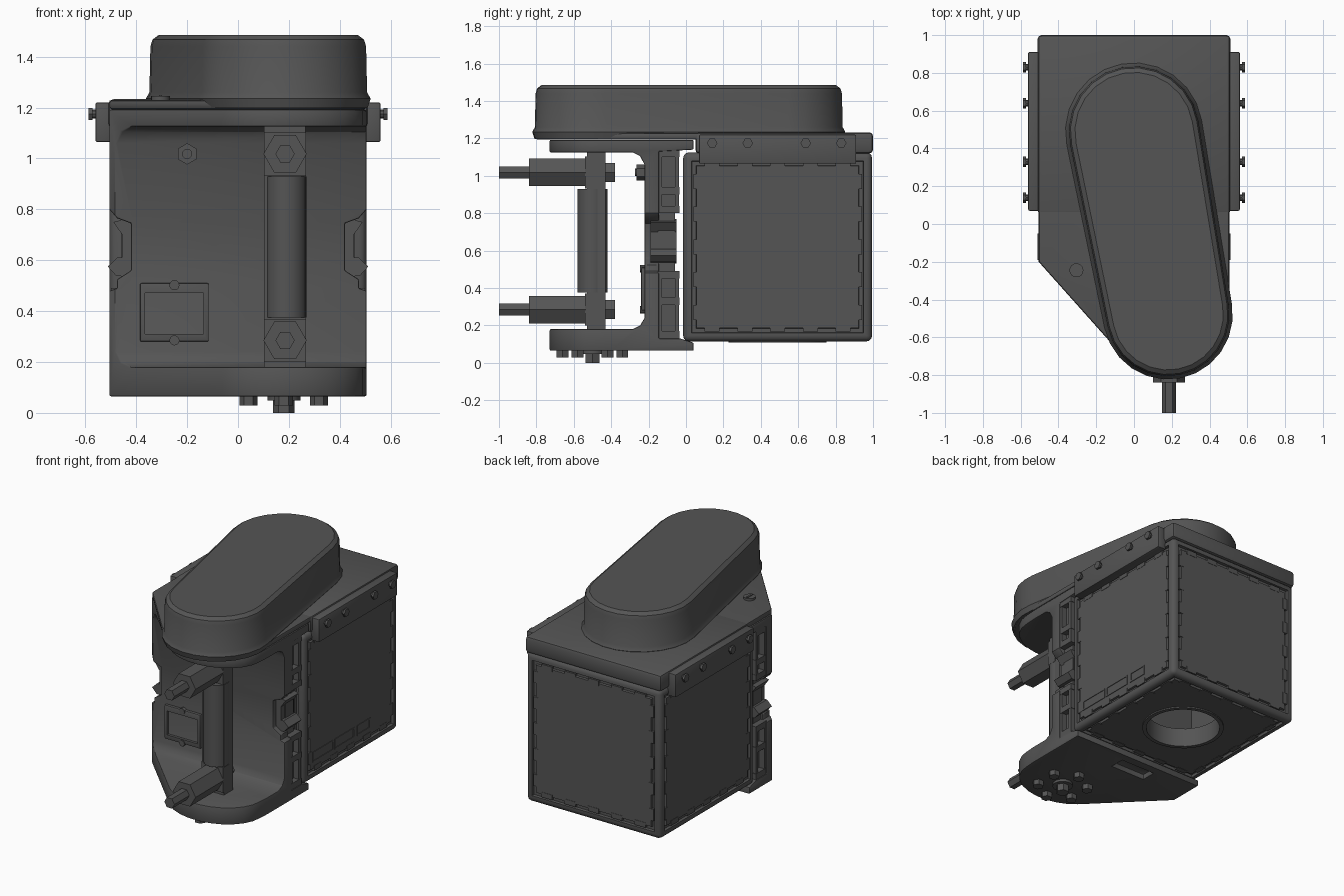
import bpy, bmesh
from math import sin, cos, pi, radians, asin, atan2, hypot

if "Cube" in bpy.data.objects:
    bpy.data.objects.remove(bpy.data.objects["Cube"])

mat = bpy.data.materials.new("dark_grey")
mat.diffuse_color = (0.09, 0.09, 0.09, 1)
mat.use_nodes = True
mat.node_tree.nodes["Principled BSDF"].inputs["Base Color"].default_value = mat.diffuse_color


def finish(name, bm):
    bmesh.ops.recalc_face_normals(bm, faces=bm.faces)
    me = bpy.data.meshes.new(name)
    bm.to_mesh(me)
    bm.free()
    me.materials.append(mat)
    ob = bpy.data.objects.new(name, me)
    bpy.context.collection.objects.link(ob)
    return ob


def prism(name, pts, axis, a, b, bevel=0):
    """Extrude a 2D outline along an axis from a to b."""
    put = {'x': lambda u, v, w: (w, u, v), 'y': lambda u, v, w: (u, w, v),
           'z': lambda u, v, w: (u, v, w)}[axis]
    bm = bmesh.new()
    lo, hi = ([bm.verts.new(put(u, v, w)) for u, v in pts] for w in (a, b))
    n = len(pts)
    bm.faces.new(lo)
    bm.faces.new(hi)
    for i in range(n):
        bm.faces.new((lo[i], lo[(i + 1) % n], hi[(i + 1) % n], hi[i]))
    bmesh.ops.recalc_face_normals(bm, faces=bm.faces)
    if bevel:
        edges = [e for e in bm.edges if e.calc_face_angle(0) > 0.6]
        bmesh.ops.bevel(bm, geom=edges, offset=bevel, segments=2, profile=0.5, affect='EDGES')
    return finish(name, bm)


def block(name, x0, x1, y0, y1, z0, z1, bevel=0):
    return prism(name, [(x0, y0), (x1, y0), (x1, y1), (x0, y1)], 'z', z0, z1, bevel)


def rod(name, n, u, v, r, axis, a, b, turn=0.0, bevel=0):
    pts = [(u + r * cos(turn + 2 * pi * i / n), v + r * sin(turn + 2 * pi * i / n)) for i in range(n)]
    return prism(name, pts, axis, a, b, bevel)


def apply(ob, mod):
    bpy.context.view_layer.objects.active = ob
    bpy.ops.object.modifier_apply(modifier=mod.name)


def cut(ob, tool, op='DIFFERENCE'):
    m = ob.modifiers.new("cut", 'BOOLEAN')
    m.object, m.operation, m.solver = tool, op, 'EXACT'
    apply(ob, m)
    bpy.data.objects.remove(tool)


def plan(rx, ry, back):
    """Pointed plan outline shared by lid and front frame."""
    arc = [(0.18 + rx * cos(radians(220 + 14 * i)), -0.48 + ry * sin(radians(220 + 14 * i)))
           for i in range(11)]
    return [(-0.505, back), (-0.505, -0.2)] + arc + [(0.505, -0.4), (0.505, back)]


# Rear box with framed, recessed panels
bm = bmesh.new()
bmesh.ops.create_cube(bm, size=1.01)
bmesh.ops.translate(bm, verts=bm.verts, vec=(0, 0.49, 0.62))
bmesh.ops.bevel(bm, geom=bm.edges[:], offset=0.03, segments=3, profile=0.5, affect='EDGES')
faces = [f for f in bm.faces if f.calc_area() > 0.5]
for t, d in ((0.022, 0), (0.004, -0.018), (0.03, 0), (0.004, 0.014)):
    bmesh.ops.inset_individual(bm, faces=faces, thickness=t, depth=d)
body = finish("rear_box", bm)
cut(body, block("inside", -0.44, 0.44, 0.05, 0.93, 0.18, 1.06))
cut(body, rod("hole", 32, 0, 0.49, 0.24, 'z', 0, 0.3))
ring = rod("outlet_ring", 32, 0, 0.49, 0.262, 'z', 0.11, 0.24)
cut(ring, rod("hole", 32, 0, 0.49, 0.236, 'z', 0, 0.3))

# Retaining clips around the panels
E, T = 0.434, 0.017
for k in range(5):
    s = (k - 2) * 0.175
    for e in (-E, E):
        for du, dv, hu, hv in ((e, s, T, 0.04), (s, e, 0.04, T)):
            y, z = 0.49 + du, 0.62 + dv
            for sx in (-1, 1):
                block("side_clip", sx * 0.485, sx * 0.503, y - hu, y + hu, z - hv, z + hv)
            block("back_clip", du - hu, du + hu, 0.975, 0.993, z - hv, z + hv)
            block("bottom_clip", du - hu, du + hu, 0.49 + dv - hv, 0.49 + dv + hv, 0.117, 0.135)

# Label frames low on the right panel
for y0, y1 in ((0.085, 0.305), (0.32, 0.53), (0.56, 0.70)):
    f = block("panel_frame", 0.495, 0.505, y0, y1, 0.23, 0.30)
    cut(f, block("opening", 0.4, 0.6, y0 + 0.01, y1 - 0.01, 0.24, 0.29))

# Lid with rear skirt
prism("lid", plan(0.325, 0.325, 0.97), 'z', 1.193, 1.23, 0.012)
block("lid_skirt", -0.51, 0.51, 0.05, 1.0, 1.12, 1.233, 0.02)
rod("lid_screw", 16, -0.305, -0.245, 0.037, 'z', 1.22, 1.245)
block("screw_slot", -0.311, -0.299, -0.275, -0.215, 1.24, 1.25)

# Belt cover lofted from a two-circle outline
c1, r1, c2, r2 = (0, 0.49), 0.345, (0.18, -0.48), 0.325
dx, dy = c2[0] - c1[0], c2[1] - c1[1]
tilt, lean = atan2(dy, dx), asin((r1 - r2) / hypot(dx, dy))


def cover_ring(off):
    pts, n = [], 12
    a0, a1 = tilt + pi / 2 - lean, tilt + 3 * pi / 2 + lean
    for c, r, s, e in ((c1, r1, a0, a1), (c2, r2, a1, a0 + 2 * pi)):
        for i in range(n + 1):
            t = s + (e - s) * i / n
            pts.append((c[0] + (r + off) * cos(t), c[1] + (r + off) * sin(t)))
    return pts


bm = bmesh.new()
prev = None
for off, z in ((0.006, 1.198), (0.018, 1.235), (0.004, 1.26), (0, 1.44), (-0.008, 1.467), (-0.032, 1.485)):
    cur = [bm.verts.new((x, y, z)) for x, y in cover_ring(off)]
    if prev:
        for i in range(len(cur)):
            j = (i + 1) % len(cur)
            bm.faces.new((prev[i], prev[j], cur[j], cur[i]))
    else:
        bm.faces.new(cur)
    prev = cur
bm.faces.new(prev)
finish("belt_cover", bm)

# Side rails and their bolts
for s in (-1, 1):
    block("side_rail", s * 0.495, s * 0.56, 0.07, 0.91, 1.065, 1.22, 0.006)
    for y in (0.14, 0.33, 0.64, 0.83):
        rod("rail_bolt_shank", 8, y, 1.175, 0.017, 'x', s * 0.55, s * 0.575)
        rod("rail_bolt_head", 6, y, 1.175, 0.028, 'x', s * 0.572, s * 0.587)

# C-shaped front frame, trimmed to the plan outline
c_profile = [(-0.8, 0.065), (0.04, 0.065), (0.04, 0.108), (-0.03, 0.13), (-0.145, 0.13),
             (-0.145, 1.13), (0.04, 1.14), (0.04, 1.192), (-0.8, 1.192), (-0.8, 1.125),
             (-0.285, 1.125), (-0.245, 1.105), (-0.222, 1.06), (-0.222, 0.24),
             (-0.245, 0.2), (-0.285, 0.18), (-0.8, 0.18)]
frame = prism("front_frame", c_profile, 'x', -0.6, 0.6)
cut(frame, prism("trim", plan(0.32, 0.25, 0.1), 'z', 0, 1.4), 'INTERSECT')
for s in (-1, 1):
    notch = [(s * 0.6, 0.80), (s * 0.505, 0.80), (s * 0.475, 0.765), (s * 0.42, 0.745),
             (s * 0.42, 0.56), (s * 0.475, 0.525), (s * 0.475, 0.49), (s * 0.6, 0.45)]
    cut(frame, prism("notch", notch, 'y', -0.35, -0.10))
cut(frame, block("slot", -0.18, 0.08, -0.12, -0.02, 0, 0.1))
m = frame.modifiers.new("round", 'BEVEL')
m.width, m.segments, m.limit_method, m.angle_limit = 0.014, 2, 'ANGLE', radians(50)
apply(frame, m)

# Rear plate of the frame, with side ribs and latches
block("frame_back_plate", -0.46, 0.46, -0.15, -0.06, 0.12, 1.14)
for s in (-1, 1):
    for z0, z1 in ((0.08, 0.17), (0.31, 0.35), (0.45, 0.49), (0.80, 0.84), (0.90, 0.94), (1.10, 1.18)):
        block("side_rib", s * 0.4, s * 0.5, -0.15, -0.035, z0, z1)
    for y0 in (-0.15, -0.06):
        for z0, z1 in ((0.1, 0.49), (0.80, 1.15)):
            block("side_post", s * 0.44, s * 0.498, y0, y0 + 0.022, z0, z1)
    latch = [(s * 0.41, 0.53), (s * 0.48, 0.54), (s * 0.512, 0.575), (s * 0.475, 0.61),
             (s * 0.455, 0.61), (s * 0.455, 0.70), (s * 0.49, 0.75), (s * 0.41, 0.77)]
    prism("side_latch", latch, 'y', -0.19, -0.05)

# Roller with flat backing bar
block("roller_bar", 0.102, 0.265, -0.53, -0.43, 0.17, 1.13)
rod("roller", 20, 0.19, -0.5, 0.08, 'z', 0.375, 0.93)

# Hex standoffs with threaded tips
for z in (1.018, 0.285):
    rod("standoff", 6, 0.185, z, 0.085, 'y', -0.84, -0.535)
    block("standoff_mount", 0.103, 0.267, -0.54, -0.47, z - 0.085, z + 0.085)
    rod("standoff_tail", 6, 0.185, z, 0.058, 'y', -0.48, -0.38)
    rod("standoff_tip", 6, 0.185, z, 0.038, 'y', -1.0, -0.83)

# Bottom bolts in a ring round the roller axis
for i in range(6):
    a = pi / 2 + i * pi / 3
    rod("bottom_bolt", 6, 0.18 + 0.16 * cos(a), -0.5 + 0.16 * sin(a), 0.036, 'z', 0.03, 0.08)
rod("axle_washer", 16, 0.18, -0.5, 0.065, 'z', 0.048, 0.08)
rod("axle_bolt", 6, 0.18, -0.5, 0.042, 'z', 0, 0.06)

# Front wall details: hex bolt and framed window
rod("wall_bolt", 6, -0.2, 1.018, 0.042, 'y', -0.265, -0.21, pi / 6)
rod("wall_bolt_tip", 12, -0.2, 1.018, 0.02, 'y', -0.272, -0.25)
window = block("window_frame", -0.385, -0.115, -0.24, -0.215, 0.28, 0.51, 0.006)
cut(window, block("opening", -0.365, -0.135, -0.3, -0.2, 0.31, 0.472))
for z in (0.502, 0.285):
    rod("window_screw", 12, -0.25, z, 0.02, 'y', -0.246, -0.215)

# Smooth shading with sharp edges kept
bpy.ops.object.select_all(action='SELECT')
bpy.context.view_layer.objects.active = body
bpy.ops.object.shade_smooth_by_angle(angle=radians(30))
